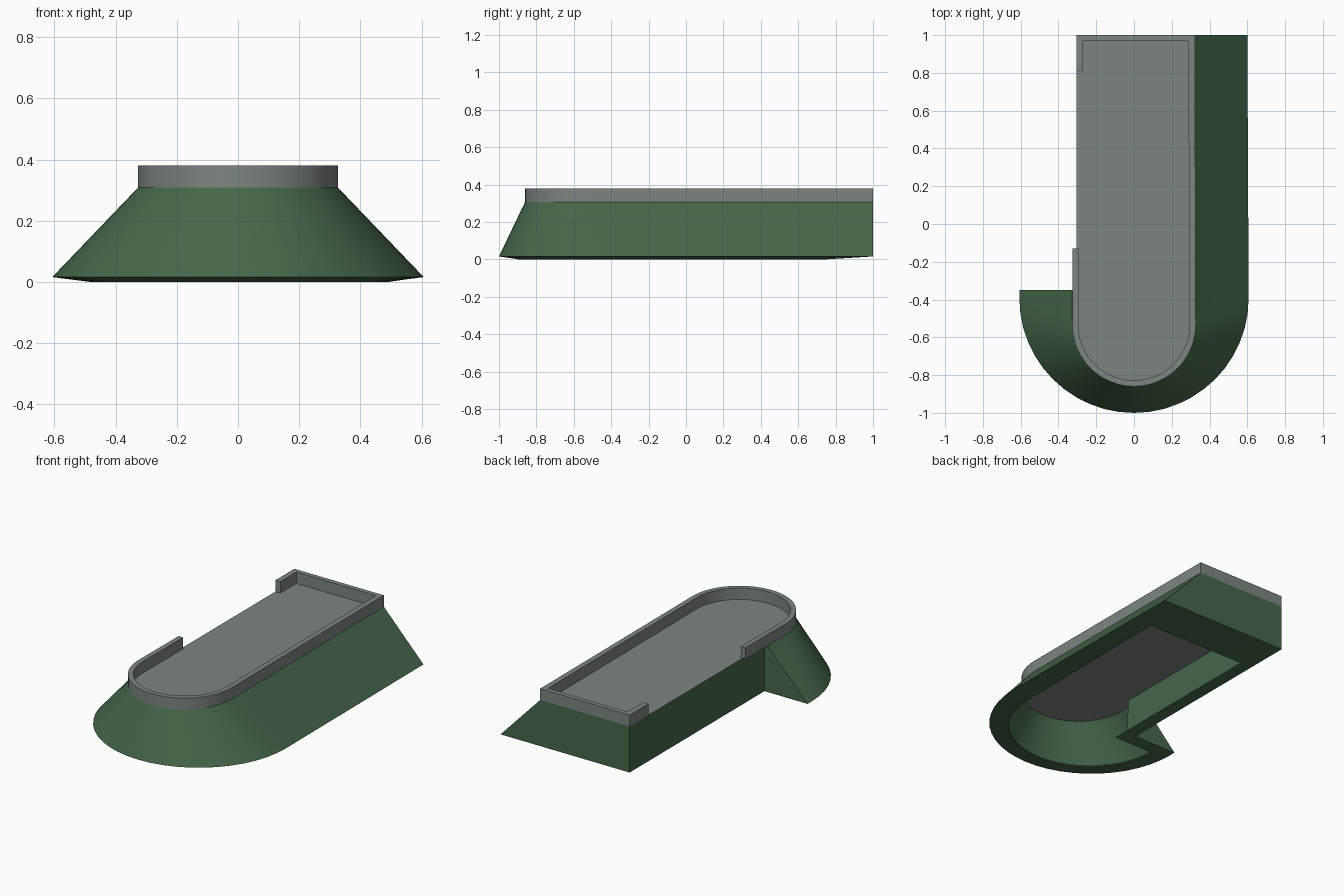
import bpy, bmesh, math

if "Cube" in bpy.data.objects:
    bpy.data.objects.remove(bpy.data.objects["Cube"])

N = 24  # segments in the rounded front


def mat(name, col):
    m = bpy.data.materials.new(name)
    m.diffuse_color = (*col, 1)
    m.use_nodes = True
    m.node_tree.nodes["Principled BSDF"].inputs["Base Color"].default_value = m.diffuse_color
    return m


GREEN = mat("dull green", (0.061, 0.136, 0.068))
GREY = mat("concrete grey", (0.205, 0.238, 0.220))


def arc(r, cy):
    # half circle from the right side round the front to the left side
    return [(r * math.cos(a), cy - r * math.sin(a))
            for a in (math.pi * i / N for i in range(N + 1))]


def outline(xr, back, r, cy, notch, xl):
    # closed plan: back right, front curve, notch in left flank, back left
    return [(xr, back)] + arc(r, cy) + [(-r, notch), (xl, notch), (xl, back)]


def finish(name, bm, m):
    bmesh.ops.recalc_face_normals(bm, faces=bm.faces[:])
    me = bpy.data.meshes.new(name)
    bm.to_mesh(me)
    bm.free()
    me.materials.append(m)
    ob = bpy.data.objects.new(name, me)
    bpy.context.collection.objects.link(ob)
    bpy.ops.object.select_all(action='DESELECT')
    ob.select_set(True)
    bpy.context.view_layer.objects.active = ob
    bpy.ops.object.shade_smooth_by_angle(angle=math.radians(25))
    return ob


def ring(bm, pts, z):
    return [bm.verts.new((x, y, z)) for x, y in pts]


def bridge(bm, a, b, closed=True):
    n = len(a)
    for i in range(n if closed else n - 1):
        j = (i + 1) % n
        bm.faces.new((a[i], a[j], b[j], b[i]))


DECK = outline(0.322, 1.0, 0.327, -0.533, -0.35, -0.305)
HOLE = outline(0.49, 0.74, 0.48, -0.41, -0.415, -0.21)
CEILING = outline(0.322, 0.97, 0.325, -0.512, -0.38, -0.275)

# sloped skirt: outer slope, inturned bottom flange and thin inner wall
bm = bmesh.new()
loops = [ring(bm, DECK, 0.308),
         ring(bm, outline(0.60, 1.0, 0.607, -0.393, -0.35, -0.305), 0.016),
         ring(bm, HOLE, 0.0),
         ring(bm, HOLE, 0.008),
         ring(bm, outline(0.55, 0.97, 0.555, -0.393, -0.394, -0.275), 0.03),
         ring(bm, CEILING, 0.265)]
for a, b in zip(loops, loops[1:]):
    bridge(bm, a, b)
finish("sloped_skirt", bm, GREEN)

# deck: walking surface, and the underside seen inside the hollow
for name, pts, z, up in (("deck_floor", DECK, 0.308, True),
                         ("deck_underside", CEILING, 0.265, False)):
    bm = bmesh.new()
    bm.faces.new(ring(bm, pts, z))
    ob = finish(name, bm, GREY)
    if (ob.data.polygons[0].normal.z > 0) != up:
        ob.data.flip_normals()

# low parapet round the deck, open along the left side
outer = ([(-0.305, 0.81), (-0.305, 1.0), (0.322, 1.0)] + arc(0.327, -0.533)
         + [(-0.325, -0.13)])
inner = ([(-0.27, 0.81), (-0.27, 0.97), (0.287, 0.97)] + arc(0.295, -0.533)
         + [(-0.293, -0.13)])
bm = bmesh.new()
ot, ob_, it, ib = (ring(bm, p, z) for p, z in
                   ((outer, 0.38), (outer, 0.308), (inner, 0.38), (inner, 0.308)))
for a, b in ((ob_, ot), (ot, it), (it, ib), (ib, ob_)):
    bridge(bm, a, b, closed=False)
for k in (0, -1):
    bm.faces.new((ot[k], it[k], ib[k], ob_[k]))
finish("parapet", bm, GREY)
